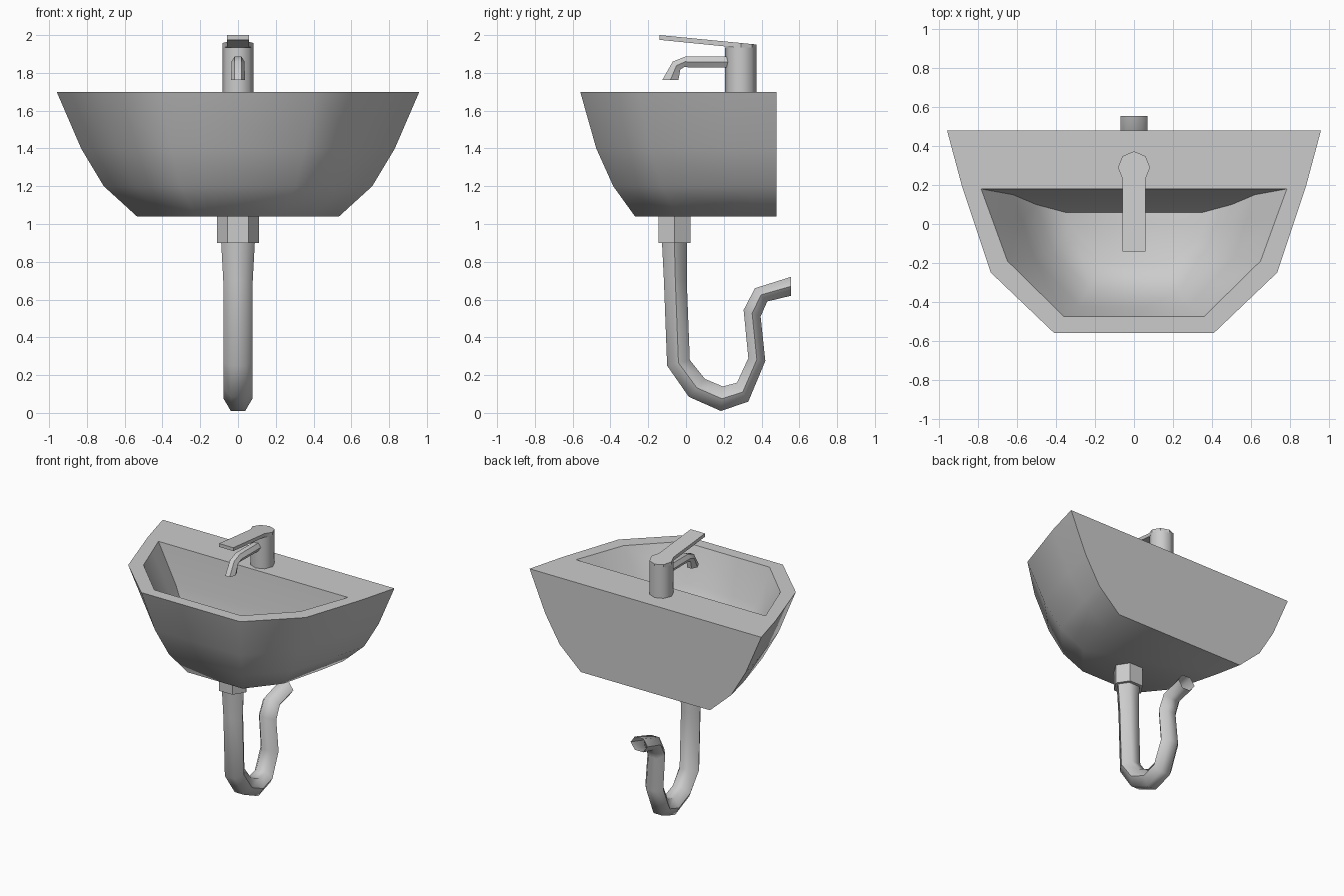
import bpy, bmesh, math

if "Cube" in bpy.data.objects:
    bpy.data.objects.remove(bpy.data.objects["Cube"])


def loft(name, rings, cap_start=True, cap_end=True, smooth=50):
    """Skin a list of equally sized vertex rings."""
    bm = bmesh.new()
    vs = [[bm.verts.new(p) for p in r] for r in rings]
    n = len(rings[0])
    for a, b in zip(vs, vs[1:]):
        for i in range(n):
            j = (i + 1) % n
            bm.faces.new((a[i], a[j], b[j], b[i]))
    if cap_start:
        bm.faces.new(vs[0][::-1])
    if cap_end:
        bm.faces.new(vs[-1])
    bmesh.ops.recalc_face_normals(bm, faces=bm.faces)
    me = bpy.data.meshes.new(name)
    bm.to_mesh(me)
    bm.free()
    ob = bpy.data.objects.new(name, me)
    bpy.context.collection.objects.link(ob)
    bpy.ops.object.select_all(action='DESELECT')
    ob.select_set(True)
    bpy.context.view_layer.objects.active = ob
    bpy.ops.object.shade_smooth_by_angle(angle=math.radians(smooth))
    return ob


def outline(half, z, sx, back, front):
    """Mirrored basin outline, rescaled to the given back and front y."""
    y0, y1 = half[0][1], half[-1][1]
    pts = [(x * sx, back + (y - y0) / (y1 - y0) * (front - back), z) for x, y in half]
    return pts + [(-x, y, z) for x, y, z in reversed(pts)]


def hex_tube(name, sections, **kw):
    """Six-sided tube; section = (outer y, z, inner y, z, half width)."""
    rings = []
    for oy, oz, iy, iz, w in sections:
        cy, cz = (oy + iy) / 2, (oz + iz) / 2
        rings.append([(w, cy, cz), (w / 2, iy, iz), (-w / 2, iy, iz),
                      (-w, cy, cz), (-w / 2, oy, oz), (w / 2, oy, oz)])
    return loft(name, rings, **kw)


# Basin: outer shell up, across the rim, then down into the bowl
outer = [(.96, .48), (.885, .2), (.735, -.25), (.41, -.56)]
inner = [(.785, .18), (.73, .03), (.65, -.19), (.36, -.475)]
rings = [outline(outer, z, s, .48, f) for z, s, f in
         ((1.04, .557, -.27), (1.2, .74, -.385), (1.4, .865, -.475), (1.7, 1, -.56))]
rings += [outline(inner, z, s, b, f) for z, s, b, f in
          ((1.7, 1, .18, -.475), (1.43, .79, .15, -.42),
           (1.23, .64, .1, -.33), (1.14, .45, .06, -.21))]
loft("basin", rings)

# Tap body
octagon = [(.083 * math.sin(i * math.pi / 4), .29 + .083 * math.cos(i * math.pi / 4))
           for i in range(8)]
loft("tap_body", [[(x, y, z) for x, y in octagon] for z in (1.7, 1.935)])

# Lever: sloping plate that ends in the octagon of the body
plate = octagon[:4] + [(.059, -.14), (-.059, -.14)] + octagon[5:]
loft("tap_lever", [
    [(x, y, 1.975 - .1 * (y + .14)) for x, y in plate],
    [(x, y, 2.0 - .097 * (y + .14)) for x, y in plate]], smooth=30)

# Spout
hex_tube("tap_spout", [
    (.23, 1.888, .23, 1.828, .035), (0, 1.888, -.01, 1.83, .035),
    (-.07, 1.86, -.03, 1.818, .035), (-.125, 1.763, -.04, 1.763, .037)],
    cap_end=False, smooth=40)

# Drain collar
hex_tube("drain_collar", [(-.145, 1.05, .025, 1.05, .11),
                          (-.145, .9, .025, .9, .11)])

# Trap pipe, open at the wall end
hex_tube("trap_pipe", [
    (-.128, .92, .004, .92, .09), (-.117, .7, .004, .7, .078),
    (-.1, .25, .02, .28, .078), (.015, .085, .1, .18, .076),
    (.185, .01, .195, .14, .076), (.33, .06, .27, .16, .076),
    (.42, .275, .33, .29, .074), (.395, .51, .305, .545, .072),
    (.43, .59, .365, .66, .07), (.555, .62, .555, .72, .07)],
    cap_end=False, smooth=62)
